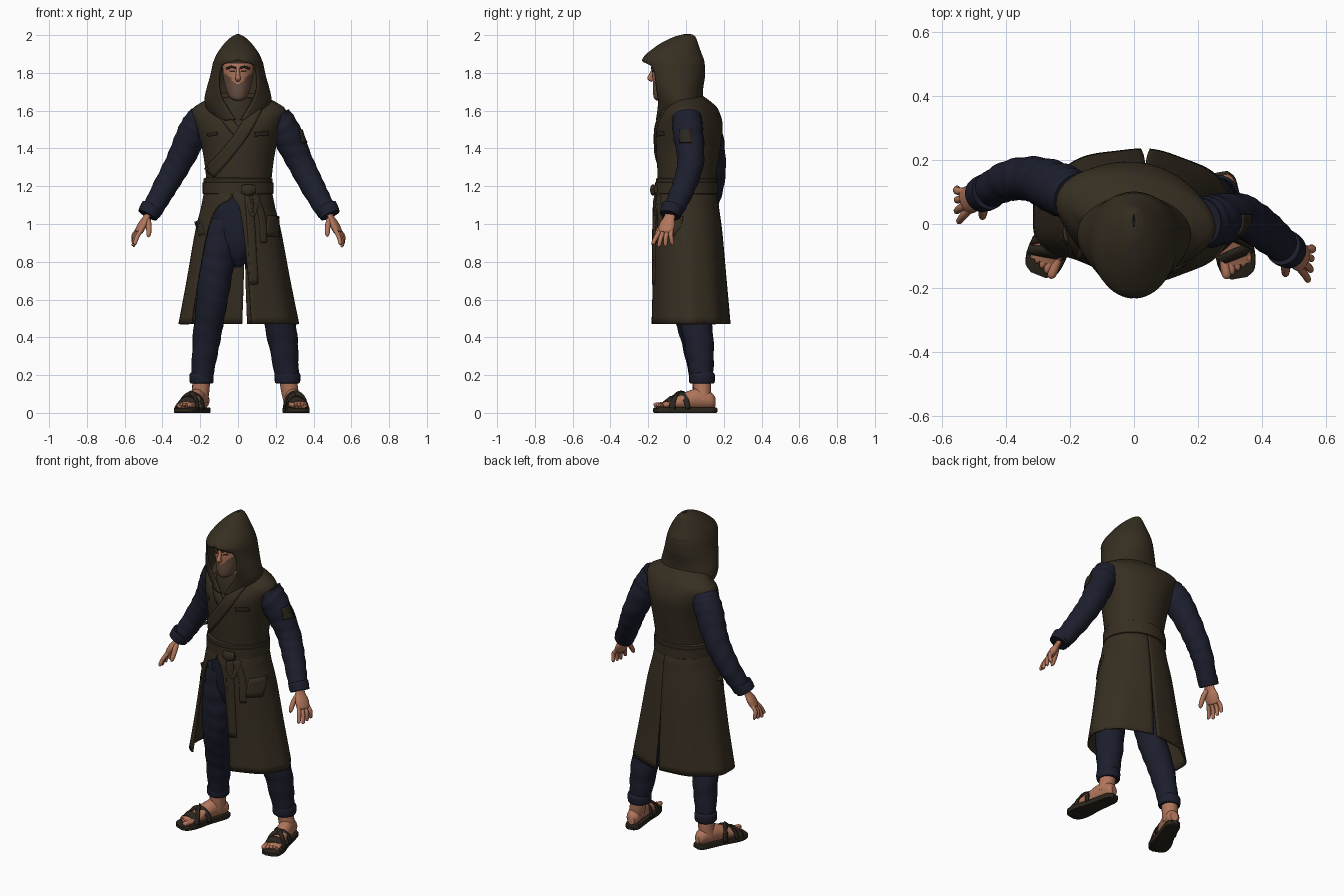
import bpy, bmesh
from math import sin, cos, pi, asin, radians
from mathutils import Vector, Matrix
from mathutils.bvhtree import BVHTree

if "Cube" in bpy.data.objects:
    bpy.data.objects.remove(bpy.data.objects["Cube"])


def material(name, rgb):
    m = bpy.data.materials.new(name)
    m.use_nodes = True
    m.diffuse_color = (*rgb, 1)
    m.node_tree.nodes["Principled BSDF"].inputs["Base Color"].default_value = (*rgb, 1)
    return m


COAT = material("olive_brown_cloth", (0.037, 0.027, 0.015))
TRIM = material("dark_brown_trim", (0.026, 0.02, 0.012))
NAVY = material("navy_cloth", (0.0115, 0.013, 0.026))
SKIN = material("skin", (0.44, 0.18, 0.105))
BEARD = material("beard", (0.14, 0.078, 0.052))
HAIR = material("dark_hair", (0.03, 0.018, 0.012))
LEATHER = material("dark_leather", (0.024, 0.018, 0.012))


def grid(name, rows, mat, ring=True, thick=0.0, matrix=None):
    """Skin a list of equal-length point rows; closed rings get capped ends."""
    bm = bmesh.new()
    vs = [[bm.verts.new(p) for p in row] for row in rows]
    n = len(vs[0])
    for a, b in zip(vs, vs[1:]):
        for i in range(n if ring else n - 1):
            j = (i + 1) % n
            bm.faces.new((a[i], a[j], b[j], b[i]))
    if ring:
        bm.faces.new(vs[0])
        bm.faces.new(vs[-1])
    bmesh.ops.remove_doubles(bm, verts=bm.verts, dist=1e-5)
    bmesh.ops.recalc_face_normals(bm, faces=bm.faces)
    if matrix:
        bm.transform(matrix)
    me = bpy.data.meshes.new(name)
    bm.to_mesh(me)
    bm.free()
    me.materials.append(mat)
    me.shade_smooth()
    me.set_sharp_from_angle(angle=radians(45))
    ob = bpy.data.objects.new(name, me)
    bpy.context.collection.objects.link(ob)
    if thick:
        mod = ob.modifiers.new("thickness", "SOLIDIFY")
        mod.thickness, mod.offset = thick, 0
    return ob


def spline(keys, n=6):
    """Catmull-Rom through tuples of any length."""
    k = [Vector(p) for p in keys]
    k = [k[0] * 2 - k[1]] + k + [k[-1] * 2 - k[-2]]
    out = []
    for a, b, c, d in zip(k, k[1:], k[2:], k[3:]):
        for i in range(n):
            t = i / n
            out.append((b * 2 + (c - a) * t + (a * 2 - b * 5 + c * 4 - d) * t * t
                        + (b * 3 - a - c * 3 + d) * t ** 3) / 2)
    return out + [k[-2]]


def arc(cx, cy, z, rx, ry, t0=0, t1=2 * pi, n=40, yaw=0, flute=0, closed=False):
    """Elliptical arc at one height, angle measured from the front."""
    pts = []
    for i in range(n):
        t = t0 + (t1 - t0) * i / (n if t1 - t0 == 2 * pi and not closed else n - 1)
        f = 1 + flute * sin(9 * t)
        x, y = rx * f * sin(t), -ry * f * cos(t)
        pts.append((cx + x * cos(yaw) - y * sin(yaw), cy + x * sin(yaw) + y * cos(yaw), z))
    return pts


def tube(name, keys, mat, sides=20, n=6, ref=(0, 1, 0), flat=1.0, wrinkle=0.0, matrix=None):
    """Round sweep along (x, y, z, radius) keys."""
    s = spline(keys, n)
    rows = []
    for i, p in enumerate(s):
        t = (s[min(i + 1, len(s) - 1)] - s[max(i - 1, 0)]).to_3d().normalized()
        v = t.cross(Vector(ref)).normalized()
        u = v.cross(t)
        ring = []
        for j in range(sides):
            a = 2 * pi * j / sides
            r = p[3] * (1 + wrinkle * sin(1.3 * i + 2.5 * sin(a + i * 0.15)))
            ring.append(p.to_3d() + u * r * cos(a) + v * r * flat * sin(a))
        rows.append(ring)
    return grid(name, rows, mat, matrix=matrix)


def drape(name, target, path, width, mat, thick=0.009, side=False):
    """Lay a strip on a surface, projected from the front or from the left."""
    me = target.data
    tree = BVHTree.FromPolygons([v.co for v in me.vertices], [p.vertices for p in me.polygons])
    rows, last = [], 0
    pts = spline(path, 8)
    for i, p in enumerate(pts):
        t = (pts[min(i + 1, len(pts) - 1)] - pts[max(i - 1, 0)]).normalized()
        row = []
        for k in range(5):
            a, z = p + Vector((-t.y, t.x)) * width * (k / 4 - 0.5)
            o, d = ((1, a, z), (-1, 0, 0)) if side else ((a, -1, z), (0, 1, 0))
            hit = tree.ray_cast(Vector(o), Vector(d))[0]
            last = hit[0 if side else 1] if hit else last
            row.append((last + 0.004, a, z) if side else (a, last - 0.004, z))
        rows.append(row)
    return grid(name, rows, mat, ring=False, thick=thick)


# Coat body: z, rx, ry, cy, yaw
body = spline([(1.14, .17, .15, 0, 0), (1.25, .174, .155, .005, -.04), (1.4, .196, .17, .012, -.12),
               (1.52, .23, .172, .02, -.2), (1.6, .254, .135, .03, -.23), (1.645, .2, .1, .028, -.22),
               (1.69, .1, .075, .0, -.1)])
coat_body = grid("coat_body", [arc(.005, c, z, rx, ry, yaw=w) for z, rx, ry, c, w in body], COAT)

# Coat skirt, open in front and slit behind: z, rx, ry, cy, left edge, right edge, slit
skirt = spline([(1.19, .17, .15, 0, -.06, 0, 0), (1.13, .183, .165, 0, -.02, -.045, 0),
                (1.08, .193, .17, .001, .008, -.115, 0), (.95, .225, .18, .008, .03, -.165, .001),
                (.7, .27, .192, .018, .055, -.213, .005), (.47, .315, .205, .025, .07, -.25, .013)])
left_rows, right_rows = [], []
for z, rx, ry, c, xl, xr, gap in skirt:
    f = 0.02 * (1.18 - z)
    left_rows.append(arc(0, c, z, rx, ry, asin(xl / rx), pi - asin((.035 + gap) / rx), flute=f))
    right_rows.append(arc(0, c, z, rx, ry, asin(xr / rx), -pi - asin((.035 - gap) / rx), flute=f))
skirt_left = grid("coat_skirt_left", left_rows, COAT, ring=False, thick=.01)
skirt_right = grid("coat_skirt_right", right_rows, COAT, ring=False, thick=.01)

# Belt with a raised upper edge
for name, z0, z1, r in (("belt", 1.155, 1.225, .187), ("belt_fold", 1.195, 1.245, .183)):
    grid(name, [arc(0, .003, z, r + e, r - .02 + e)
                for z, e in ((z0, -.01), (z0 + .006, 0), (z1 - .006, 0), (z1, -.01))], COAT)
tube("belt_knot", [(.02, -.168, 1.185, .022), (.055, -.175, 1.18, .03), (.09, -.16, 1.185, .022)],
     COAT, ref=(0, 0, 1), flat=.5)
for name, path, w in (("belt_end_long", [(.055, 1.15), (.07, .95), (.085, .68)], .04),
                      ("belt_end_short", [(.085, 1.15), (.125, 1.04), (.135, .9)], .032),
                      ("belt_loop", [(.045, 1.16), (.075, 1.05), (.105, 1.15)], .022)):
    drape(name, skirt_left, path, w, COAT, .014)

# Lapels and pockets
drape("lapel_under", coat_body, [(-.1, 1.62), (-.05, 1.54), (.02, 1.46)], .05, COAT, .008)
drape("lapel_over", coat_body, [(.1, 1.62), (.03, 1.49), (-.06, 1.37), (-.15, 1.27)], .065, COAT, .016)
drape("chest_pocket_left", coat_body, [(.09, 1.475), (.16, 1.48)], .022, TRIM)
drape("chest_pocket_right", coat_body, [(-.16, 1.47), (-.11, 1.48)], .016, TRIM)
drape("hip_pocket_left", skirt_left, [(.15, .99), (.215, .985)], .11, COAT, .014)
drape("hip_pocket_right", skirt_right, [(-.215, .975), (-.185, .985)], .08, COAT, .01)

# Hood running down into a cowl: z, rx, ry, cy, half width of the face opening
hood = spline([(2, .004, .02, .01, 0), (1.985, .033, .055, -.008, 0), (1.95, .07, .097, -.037, 0),
               (1.9, .106, .14, -.062, 0), (1.87, .12, .158, -.068, 0), (1.852, .127, .158, -.066, .055),
               (1.835, .131, .157, -.062, .085), (1.78, .143, .15, -.055, .1), (1.72, .16, .134, -.048, .098),
               (1.66, .172, .122, -.036, .08), (1.61, .16, .13, -.022, .05), (1.55, .115, .14, -.015, .012)])
rows = []
for z, rx, ry, c, w in hood:
    t = asin(min(max(w, 0) / rx, 1))
    rows.append(arc(0, c, z, rx, ry, t, 2 * pi - t, n=48, closed=True))
grid("hood", rows, COAT, ring=False, thick=.011)

# Crossed collar and neck
grid("collar", [arc(0, -.05, z, r, r * .95) for z, r in
                ((1.54, .1), (1.6, .1), (1.65, .085), (1.67, .078), (1.655, .066))], COAT)
tube("neck", [(0, -.04, 1.55, .05), (0, -.06, 1.72, .05)], SKIN)

# Head with beard coloured by height and direction
skull = spline([(1.655, .02, .025, -.135), (1.668, .042, .045, -.125), (1.7, .06, .075, -.1),
                (1.75, .074, .09, -.085), (1.8, .08, .098, -.08), (1.86, .076, .09, -.08), (1.91, .03, .04, -.08)])
head = grid("head", [arc(0, c, z, rx, ry) for z, rx, ry, c in skull], SKIN)
head.data.materials.append(BEARD)
head.data.materials.append(HAIR)
for p in head.data.polygons:
    x, y, z = p.center
    if z > 1.85 or y > -.06:
        p.material_index = 2
    elif z < 1.75 - .012 * cos(x * 40) + abs(x) * .5:
        p.material_index = 1
tube("nose", [(0, -.172, 1.825, .008), (0, -.184, 1.79, .011), (0, -.19, 1.772, .014), (0, -.174, 1.762, .011)], SKIN, 12)
for s, side in ((1, "left"), (-1, "right")):
    drape("brow_" + side, head, [(s * .012, 1.826), (s * .035, 1.832), (s * .058, 1.822)], .011, HAIR, .008)
    drape("eye_" + side, head, [(s * .02, 1.808), (s * .045, 1.808)], .009, HAIR, .003)

# Sleeves, cuffs and hands
arms = {
    "right": ([(-.185, .085, 1.57, .075), (-.235, .11, 1.49, .082), (-.312, .14, 1.33, .071),
               (-.39, .135, 1.19, .063), (-.462, .1, 1.06, .053)],
              (-.477, .092, 1.05), (-.46, -.2, -.85), (.25, -.95, -.05), -1),
    "left": ([(.205, .005, 1.57, .075), (.25, .01, 1.49, .081), (.328, .025, 1.33, .07),
              (.4, -.015, 1.19, .063), (.472, -.075, 1.06, .053)],
             (.486, -.084, 1.05), (.4, -.24, -.85), (-.3, -.93, 0), 1)}
for side, (path, wrist, down, fore, sign) in arms.items():
    sleeve = tube(side + "_sleeve", path, NAVY, 24, 10, wrinkle=.026)
    W, D, F = Vector(wrist), Vector(down).normalized(), Vector(fore).normalized()
    N = D.cross(F).normalized() * sign

    def at(d, f, r, inward=0.0):
        return (*(W + D * d + F * f + N * inward), r)
    tube(side + "_cuff", [at(-.05, 0, .058), at(-.02, 0, .058), at(.005, 0, .055)], NAVY, 24)
    tube(side + "_palm", [at(-.03, 0, .032), at(.02, 0, .031), at(.06, 0, .043), at(.1, 0, .041), at(.112, 0, .03)],
         SKIN, 16, ref=F, flat=.5)
    for i, name in enumerate(("index", "middle", "ring", "little")):
        o = 1.5 - i
        length = .084 - .009 * abs(o - .5)
        tube(f"{side}_{name}_finger", [at(.095, o * .02, .012), at(.1 + length / 2, o * .027, .012, -.004),
                                       at(.1 + length, o * .033, .01, .006 * i), at(.106 + length, o * .033, .003, .006 * i)],
             SKIN, 10, 4)
    tube(side + "_thumb", [at(.025, .015, .016, .008), at(.055, .04, .015, .025), at(.095, .06, .012, .04),
                           at(.11, .063, .003, .043)], SKIN, 10, 4, ref=(1, 0, 0))
    if side == "left":
        drape("sleeve_patch", sleeve, [(-.003, 1.5), (-.003, 1.43)], .065, TRIM, .006, side=True)

# Trousers
grid("trouser_hips", [arc(0, 0, z, rx, ry) for z, rx, ry in spline(
    [(1.17, .15, .125), (1.05, .16, .13), (.92, .14, .12), (.83, .08, .09), (.77, .015, .04)])], NAVY)
legs = {"right": [(-.085, -.01, 1.02, .1), (-.115, -.015, .82, .1), (-.135, -.01, .62, .084),
                  (-.165, .045, .4, .074), (-.193, .08, .17, .056)],
        "left": [(.085, .0, 1.02, .1), (.135, .01, .82, .1), (.19, .025, .62, .086),
                 (.235, .065, .4, .08), (.262, .085, .17, .06)]}
feet = {"right": (-.235, .0, -.38), "left": (.3, .0, .17)}
for side, path in legs.items():
    tube(side + "_trouser_leg", path, NAVY, 24, 10, wrinkle=.025)
    x, y, z, r = path[-1]
    tube(side + "_trouser_cuff", [(x, y, .155, r), (x, y, .165, r + .007), (x, y, .2, r + .008), (x, y, .215, r)], NAVY, 24)

    # Foot and sandal, built pointing forward and then turned outward
    px, py, turn = feet[side]
    m = Matrix.Translation((px, py, 0)) @ Matrix.Rotation(turn, 4, "Z")
    inner = 1 if side == "right" else -1
    sole = spline([(-.172, .025), (-.15, .052), (-.09, .062), (0, .05), (.09, .045), (.14, .04), (.165, .02)])
    outline = [(w, v) for v, w in sole] + [(-w, v) for v, w in reversed(sole)]
    grid(side + "_sandal_sole", [[(u * s, v * s, h) for u, v in outline]
                                 for h, s in ((0, .97), (.004, 1), (.024, 1), (.028, .97))], LEATHER, matrix=m)
    foot = spline([(.155, .058, .022, .028), (.13, .066, .038, .044), (.06, .074, .043, .055),
                   (-.02, .06, .046, .042), (-.09, .046, .05, .024), (-.13, .038, .045, .014)])
    grid(side + "_foot", [[(rx * cos(a * pi / 10), v, h + rz * sin(a * pi / 10)) for a in range(20)]
                          for v, h, rx, rz in foot], SKIN, matrix=m)
    ankle = m.inverted() @ Vector((x, y, .2))
    tube(side + "_ankle", [(0, .085, .06, .044), (ankle.x * .5, .09, .12, .046), (*ankle, .048)], SKIN, matrix=m)
    for i in range(5):
        u, tip = inner * (.038 - .019 * i), -.165 + .009 * i
        r = .0145 if i == 0 else .0105
        tube(f"{side}_toe_{i + 1}", [(u, -.105, .043, r), (u, tip + .012, .041, r), (u, tip, .037, r * .5)],
             SKIN, 10, 4, ref=(1, 0, 0), matrix=m)
    for name, v, skew, h, w in (("toe_strap", -.095, .012, .054, .03), ("cross_strap_a", -.04, .04, .078, .026),
                                ("cross_strap_b", -.04, -.04, .083, .026)):
        arch = [(cos(a * pi / 16), sin(a * pi / 16)) for a in range(17)]
        grid(f"{side}_{name}", [[(.057 * c, v + skew * c + w * k, .02 + (h + .025 * k) * s)
                                 for k in (-.5, 0, .5)] for c, s in arch], LEATHER, ring=False, thick=.008, matrix=m)
